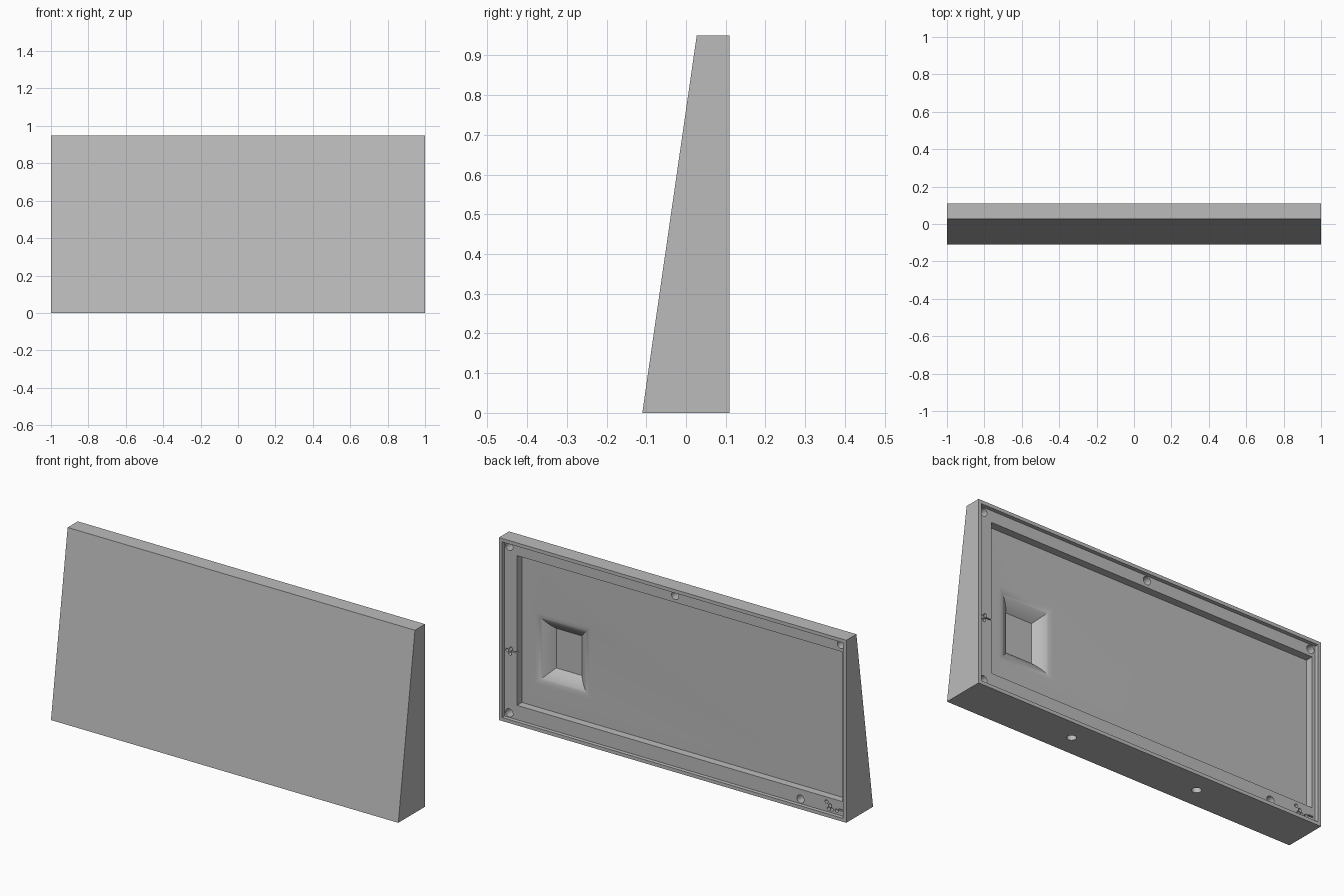
import bpy
import bmesh
from math import radians
from mathutils import Matrix, Vector

default = bpy.data.objects.get("Cube")
if default:
    bpy.data.objects.remove(default, do_unlink=True)

BACK = 0.11      # rear plane
LEDGE = 0.09     # screw ledge inside the rim
POCKET = 0.05    # floor of the main pocket
FLOOR = 0.0      # floor of the small window well
TOP = 0.95

grey = bpy.data.materials.new("matte_grey")
grey.use_nodes = True
grey.diffuse_color = (0.5, 0.5, 0.5, 1)
grey.node_tree.nodes["Principled BSDF"].inputs["Base Color"].default_value = (0.5, 0.5, 0.5, 1)


def make_object(name, bm):
    bmesh.ops.recalc_face_normals(bm, faces=bm.faces)
    mesh = bpy.data.meshes.new(name)
    bm.to_mesh(mesh)
    bm.free()
    mesh.materials.append(grey)
    obj = bpy.data.objects.new(name, mesh)
    bpy.context.collection.objects.link(obj)
    return obj


def loft(name, loops):
    """Skin a stack of closed loops and cap both ends."""
    bm = bmesh.new()
    rings = [[bm.verts.new(p) for p in loop] for loop in loops]
    for a, b in zip(rings, rings[1:]):
        for i in range(len(a)):
            j = (i + 1) % len(a)
            bm.faces.new((a[i], a[j], b[j], b[i]))
    bm.faces.new(rings[0])
    bm.faces.new(rings[-1])
    return make_object(name, bm)


def rect(x0, x1, z0, z1, y):
    return [(x0, y, z0), (x1, y, z0), (x1, y, z1), (x0, y, z1)]


def box(name, x0, x1, z0, z1, y0, y1):
    return loft(name, [rect(x0, x1, z0, z1, y0), rect(x0, x1, z0, z1, y1)])


def drill(name, centre, radius, depth, axis, sides=32):
    bm = bmesh.new()
    turn = Matrix.Rotation(radians(90), 4, "X") if axis == "Y" else Matrix()
    bmesh.ops.create_cone(bm, cap_ends=True, segments=sides, radius1=radius, radius2=radius,
                          depth=depth * 2, matrix=Matrix.Translation(Vector(centre)) @ turn)
    return make_object(name, bm)


def cut(body, cutter):
    mod = body.modifiers.new(cutter.name, "BOOLEAN")
    mod.operation = "DIFFERENCE"
    mod.solver = "EXACT"
    mod.object = cutter
    bpy.context.view_layer.objects.active = body
    bpy.ops.object.modifier_apply(modifier=mod.name)
    bpy.data.objects.remove(cutter, do_unlink=True)


# Wedge-shaped body with a leaning front
profile = [(-0.11, 0), (BACK, 0), (BACK, TOP), (0.027, TOP)]
body = loft("wedge_case", [[(x, y, z) for y, z in profile] for x in (-1, 1)])

# Rim step and main pocket
cut(body, box("rim_step", -0.982, 0.982, 0.018, TOP - 0.018, LEDGE, 0.2))
cut(body, box("main_pocket", -0.965, 0.909, 0.093, 0.872, POCKET, 0.2))

# Window well with flared sides that ease into the pocket floor
well = []
for i in range(11):
    t = i / 10
    grow = 0.085 * t
    y = FLOOR + (POCKET - FLOOR) * (1 - (1 - t) ** 2)
    well.append(rect(0.599 - grow, 0.747 + grow, 0.297 - grow, 0.503 + grow, y))
well.append([(x, POCKET + 0.02, z) for x, y, z in well[-1]])
cut(body, loft("window_well", well))

# Screw holes in the ledge
for x, z in [(0.955, 0.908), (0, 0.908), (-0.955, 0.908), (0.955, 0.042), (-0.722, 0.042)]:
    cut(body, drill("screw_hole", (x, LEDGE, z), 0.021, 0.05, "Y"))

# Small pin holes and wire slots
pins = [(0.967, 0.366), (0.95, 0.352), (0.945, 0.378),
        (-0.872, 0.069), (-0.893, 0.054), (-0.885, 0.036), (-0.903, 0.036), (-0.93, 0.037)]
for x, z in pins:
    cut(body, drill("pin_hole", (x, LEDGE, z), 0.009, 0.02, "Y", 16))
cut(body, box("side_slot", 0.9, 0.945, 0.364, 0.37, LEDGE - 0.01, 0.1))
cut(body, box("corner_slot", -0.97, -0.94, 0.042, 0.05, LEDGE - 0.01, 0.1))

# Mounting holes in the base
for side in (-1, 1):
    cut(body, drill("base_hole", (side * 0.365, 0, 0), 0.022, 0.06, "Z"))

bpy.ops.object.select_all(action="DESELECT")
body.select_set(True)
bpy.context.view_layer.objects.active = body
bpy.ops.object.shade_smooth_by_angle(angle=radians(30))
